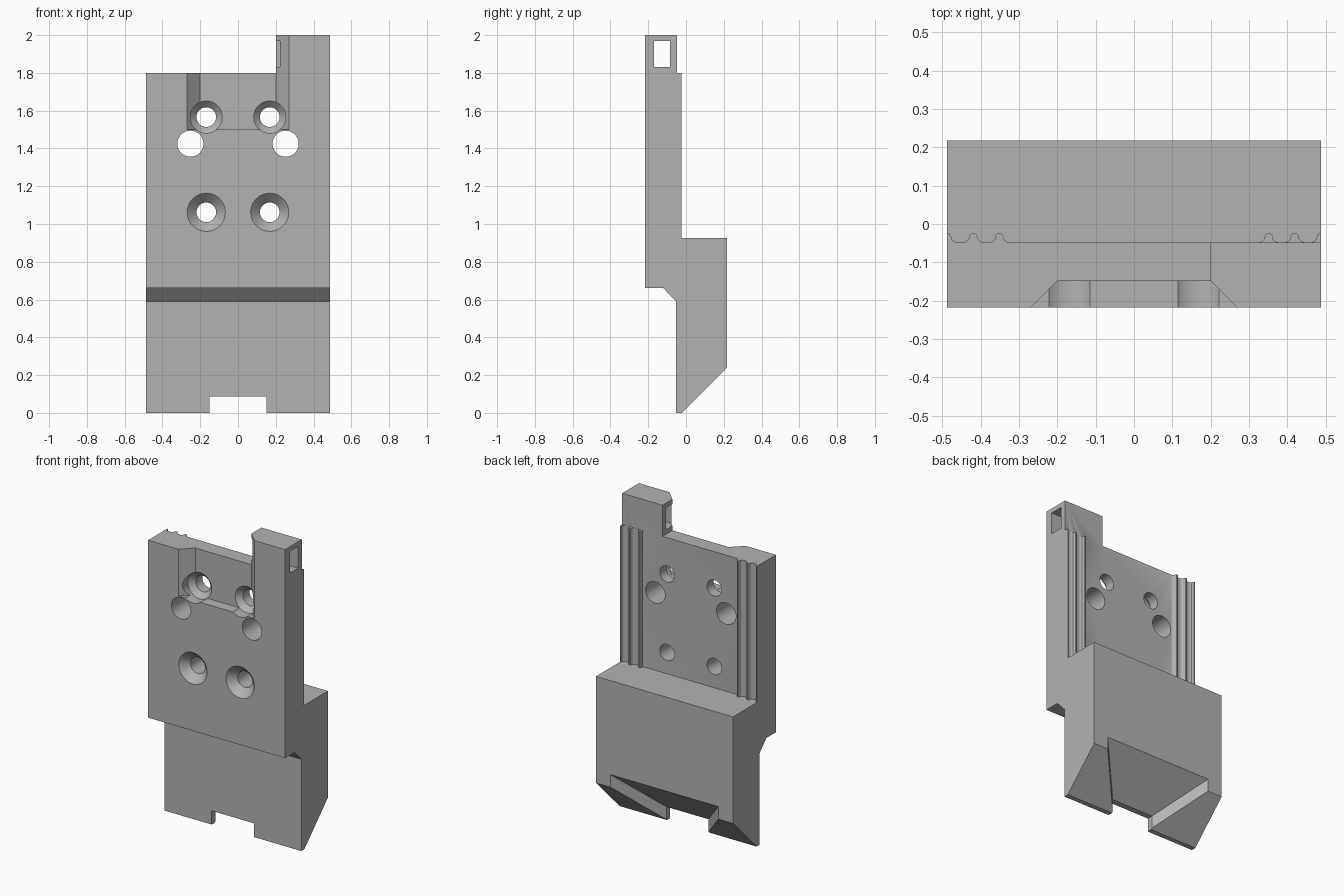
import bpy, bmesh, math

if "Cube" in bpy.data.objects:
    bpy.data.objects.remove(bpy.data.objects["Cube"], do_unlink=True)

W, D = 0.487, 0.218        # half width, half depth
BACK = -0.048              # rear face of the upper plate

grey = bpy.data.materials.new("plain grey")
grey.use_nodes = True
grey.diffuse_color = (0.45, 0.45, 0.45, 1)
grey.node_tree.nodes["Principled BSDF"].inputs["Base Color"].default_value = grey.diffuse_color


def loft(name, rings):
    """Closed solid through rings with equal numbers of points."""
    bm = bmesh.new()
    rows = [[bm.verts.new(p) for p in ring] for ring in rings]
    n = len(rows[0])
    for a, b in zip(rows, rows[1:]):
        for i in range(n):
            j = (i + 1) % n
            bm.faces.new((a[i], a[j], b[j], b[i]))
    bm.faces.new(rows[0])
    bm.faces.new(rows[-1])
    bmesh.ops.recalc_face_normals(bm, faces=bm.faces)
    mesh = bpy.data.meshes.new(name)
    bm.to_mesh(mesh)
    bm.free()
    mesh.materials.append(grey)
    ob = bpy.data.objects.new(name, mesh)
    bpy.context.collection.objects.link(ob)
    return ob


def prism_x(name, yz, x0, x1):
    return loft(name, [[(x, y, z) for y, z in yz] for x in (x0, x1)])


def prism_z(name, xy, z0, z1):
    return loft(name, [[(x, y, z) for x, y in xy] for z in (z0, z1)])


def box_x(name, y0, y1, z0, z1, x0, x1):
    return prism_x(name, [(y0, z0), (y1, z0), (y1, z1), (y0, z1)], x0, x1)


def bore(name, x, z, steps, n=48):
    """Round cutter along y; steps are (y, radius)."""
    return loft(name, [[(x + r * math.cos(math.tau * i / n), y,
                         z + r * math.sin(math.tau * i / n)) for i in range(n)]
                       for y, r in steps])


def combine(ob, other, operation):
    other.hide_render = True
    mod = ob.modifiers.new(operation.lower(), 'BOOLEAN')
    mod.operation, mod.solver, mod.object = operation, 'EXACT', other
    bpy.context.view_layer.objects.active = ob
    bpy.ops.object.modifier_apply(modifier=mod.name)
    bpy.data.objects.remove(other, do_unlink=True)


# Side profile: plate above, thick block with sloped underside below
body = prism_x("bracket_body", [
    (-D, 0.66), (-0.12, 0.66), (-0.053, 0.59), (-0.053, 0), (-0.022, 0), (D, 0.24),
    (D, 0.925), (BACK, 0.925), (BACK, 2), (-D, 2)], -W, W)

# Step that leaves the tower on the left side
cutters = [box_x("top_step", -1, 1, 1.8, 2.2, -1, 0.2)]

# Front pocket with slanted sides
cutters.append(prism_z("front_pocket", [
    (-0.2, -0.148), (0.2, -0.148), (0.3, -0.248), (-0.3, -0.248)], 1.5, 2.2))

# Window through the tower
cutters.append(box_x("tower_window", -0.17, -0.085, 1.83, 1.97, 0.1, 0.6))

# Countersunk screw holes and plain holes
for s in (-1, 1):
    cutters.append(bore("upper_screw_hole", 0.168 * s, 1.566, [
        (-0.3, 0.085), (-0.148, 0.085), (-0.115, 0.052), (0.1, 0.052)]))
    cutters.append(bore("lower_screw_hole", 0.168 * s, 1.062, [
        (-0.268, 0.151), (-0.169, 0.052), (0.1, 0.052)]))
    cutters.append(bore("plain_hole", 0.252 * s, 1.425, [(-0.3, 0.069), (0.1, 0.069)]))

# Flared recess in the sloped underside, ending in the front notch
cutters.append(loft("base_recess", [
    [(-w, y, -0.1), (w, y, -0.1), (w, y, z), (-w, y, z)]
    for y, w, z in ((-0.1, 0.15, 0.088), (-0.015, 0.15, 0.088), (0.24, 0.405, 0.343))]))

for cutter in cutters:
    combine(body, cutter, 'DIFFERENCE')

# Rounded guide ridges down both edges of the rear face
half = [(0.025, 0), (0.017, 0.003), (0.012, 0.008), (0.010, 0.017), (0.006, 0.023), (0, 0.025)]
for s in (-1, 1):
    for x in (0.351, 0.419, W):
        outline = [(-a, h) for a, h in half]
        outline += [(0, -0.012)] if x == W else [(a, h) for a, h in half[-2::-1]]
        outline.append((-0.025, -0.012))
        if x != W:
            outline.insert(-1, (0.025, -0.012))
        ridge = prism_z("guide_ridge", [(s * (x + a), BACK + h) for a, h in outline], 0.91, 1.8)
        combine(body, ridge, 'UNION')

# Smooth the round surfaces, keep the edges sharp
bpy.ops.object.select_all(action='DESELECT')
body.select_set(True)
bpy.context.view_layer.objects.active = body
bpy.ops.object.shade_smooth_by_angle(angle=math.radians(30))
